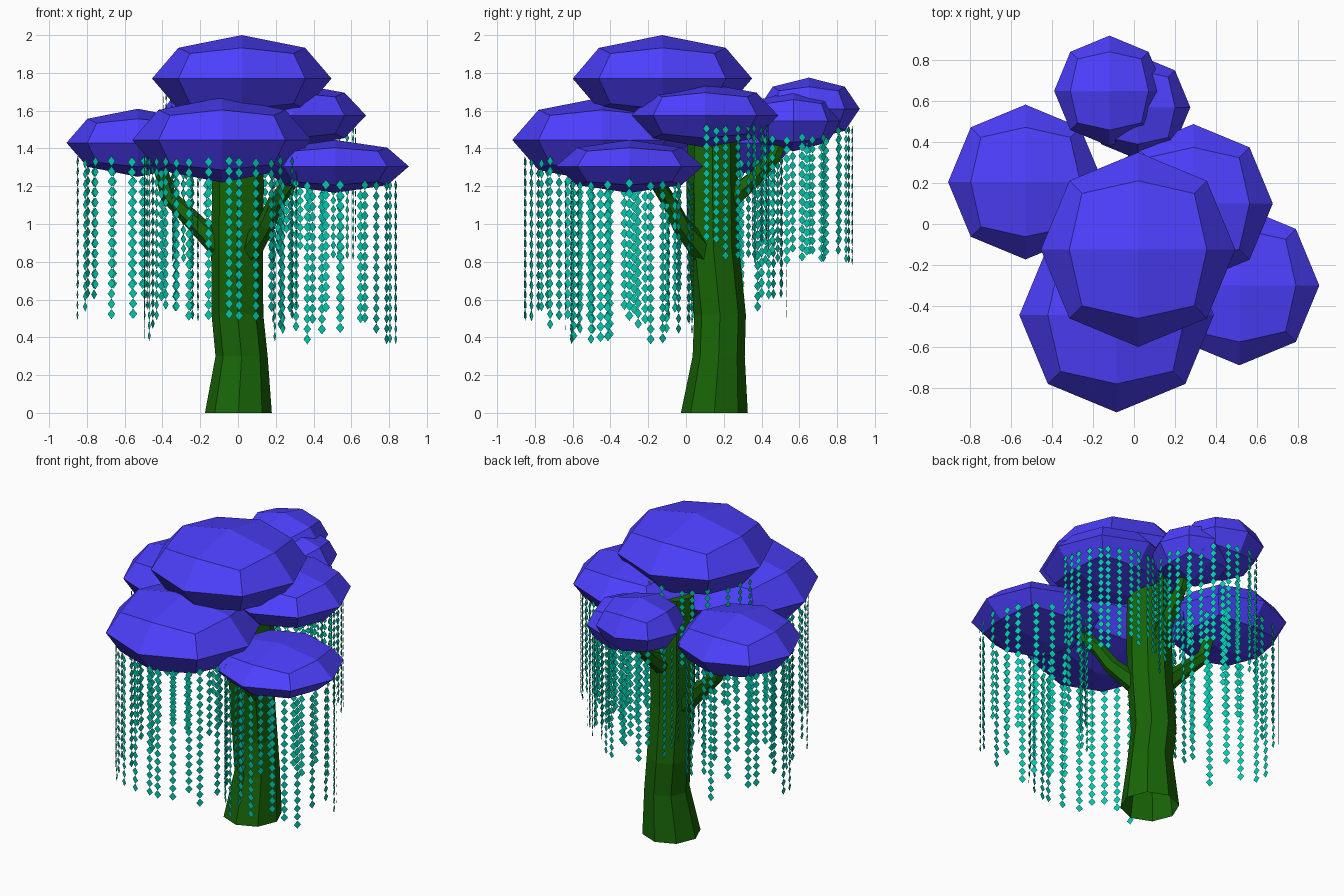
import bpy, bmesh, math, random
from mathutils import Vector

if "Cube" in bpy.data.objects:
    bpy.data.objects.remove(bpy.data.objects["Cube"])

random.seed(4)


def material(name, rgb):
    m = bpy.data.materials.new(name)
    m.diffuse_color = (*rgb, 1)
    m.use_nodes = True
    m.node_tree.nodes["Principled BSDF"].inputs["Base Color"].default_value = m.diffuse_color
    return m


LEAF = material("violet_leaf", (0.075, 0.05, 1.0))
BARK = material("green_bark", (0.009, 0.13, 0.002))
VINE = material("teal_vine", (0.0, 0.58, 0.42))


def finish(bm, name, mat):
    mesh = bpy.data.meshes.new(name)
    bm.to_mesh(mesh)
    bm.free()
    mesh.materials.append(mat)
    ob = bpy.data.objects.new(name, mesh)
    bpy.context.collection.objects.link(ob)
    return ob


def canopy(name, centre, radius, height):
    """Flattened sphere made from a once-subdivided cube."""
    bm = bmesh.new()
    bmesh.ops.create_cube(bm, size=2)
    bmesh.ops.subdivide_edges(bm, edges=bm.edges[:], cuts=1, use_grid_fill=True)
    for v in bm.verts:
        n = v.co.normalized()
        v.co = Vector((n.x * radius, n.y * radius, n.z * height)) + Vector(centre)
    bmesh.ops.recalc_face_normals(bm, faces=bm.faces[:])
    finish(bm, name, LEAF)


def tube(name, points, sides, level=False):
    """Faceted limb through (x, y, z, radius) points, open at the bottom."""
    bm = bmesh.new()
    rings = []
    for i, p in enumerate(points):
        a = Vector(points[max(i - 1, 0)][:3])
        b = Vector(points[min(i + 1, len(points) - 1)][:3])
        axis = Vector((0, 0, 1)) if level else (b - a).normalized()
        u = Vector((0, 1, 0)).cross(axis).normalized()
        v = axis.cross(u)
        rings.append([bm.verts.new(Vector(p[:3]) + p[3] * (
            u * math.cos(math.tau * k / sides) + v * math.sin(math.tau * k / sides)))
            for k in range(sides)])
    for lo, hi in zip(rings, rings[1:]):
        for k in range(sides):
            j = (k + 1) % sides
            bm.faces.new((lo[k], lo[j], hi[j], hi[k]))
    bm.faces.new(rings[-1])
    finish(bm, name, BARK)


def vines(name, centre, radius, arc, count, length, drop, size):
    """Strings of flat diamonds hanging below a canopy, facing outward."""
    bm = bmesh.new()
    w, h = 0.022 * size, 0.027 * size
    start, end = map(math.radians, arc)
    for i in range(count):
        t = start + (end - start) * (i + random.uniform(-0.25, 0.25)) / count
        out = Vector((math.cos(t), math.sin(t), 0))
        side = Vector((-out.y, out.x, 0)) * w
        top = Vector(centre) + out * radius * 0.87
        top.z -= drop + random.uniform(0, 0.02)
        for k in range(int(length * random.uniform(0.85, 1.04) / (2 * h))):
            c = top - Vector((0, 0, h * (2 * k + 1)))
            up = Vector((0, 0, h))
            bm.faces.new([bm.verts.new(c + d) for d in (up, -side, -up, side)])
    finish(bm, name, VINE)


# Trunk and its three branches
tube("trunk", [(0.002, 0.15, 0, 0.177), (0.019, 0.173, 0.3, 0.138),
               (-0.003, 0.18, 0.52, 0.137), (-0.005, 0.145, 0.87, 0.137),
               (0, 0.14, 1.2, 0.137), (0, 0.14, 1.58, 0.13)], 8, True)
tube("left_branch", [(-0.06, 0.15, 0.84, 0.065), (-0.22, 0.17, 1.0, 0.05),
                     (-0.37, 0.2, 1.15, 0.042), (-0.42, 0.21, 1.33, 0.035)], 6)
tube("right_branch", [(0.05, 0.1, 0.84, 0.065), (0.15, -0.03, 1.0, 0.05),
                      (0.2, -0.09, 1.12, 0.042), (0.31, -0.18, 1.26, 0.038)], 6)
tube("back_branch", [(0.0, 0.2, 1.1, 0.06), (0.02, 0.36, 1.24, 0.045),
                     (0.03, 0.47, 1.36, 0.04), (0.03, 0.53, 1.5, 0.03)], 6)

# Canopies: centre, radius, half height; then vine arc, count, length, drop, size
PADS = {
    "top": ((0.02, -0.125, 1.77), 0.475, 0.23, (85, 190), 8, 0.55, 0.075, 0.85),
    "front": ((-0.085, -0.445, 1.445), 0.475, 0.225, (150, 370), 18, 0.97, 0.08, 1),
    "left": ((-0.53, 0.205, 1.43), 0.378, 0.18, (0, 360), 22, 0.87, 0.065, 1),
    "right_front": ((0.515, -0.30, 1.305), 0.39, 0.14, (0, 360), 22, 0.87, 0.06, 1),
    "right": ((0.29, 0.10, 1.575), 0.388, 0.17, (0, 125), 12, 0.72, 0.04, 0.88),
    "back": ((-0.12, 0.65, 1.61), 0.27, 0.165, (0, 240), 12, 0.75, 0.08, 0.9),
    "back_right": ((0.02, 0.57, 1.545), 0.255, 0.16, (-80, 60), 8, 0.7, 0.06, 0.9),
}
for key, (c, r, hz, *vine) in PADS.items():
    canopy(key + "_canopy", c, r, hz)
    vines(key + "_vines", c, r, *vine)
